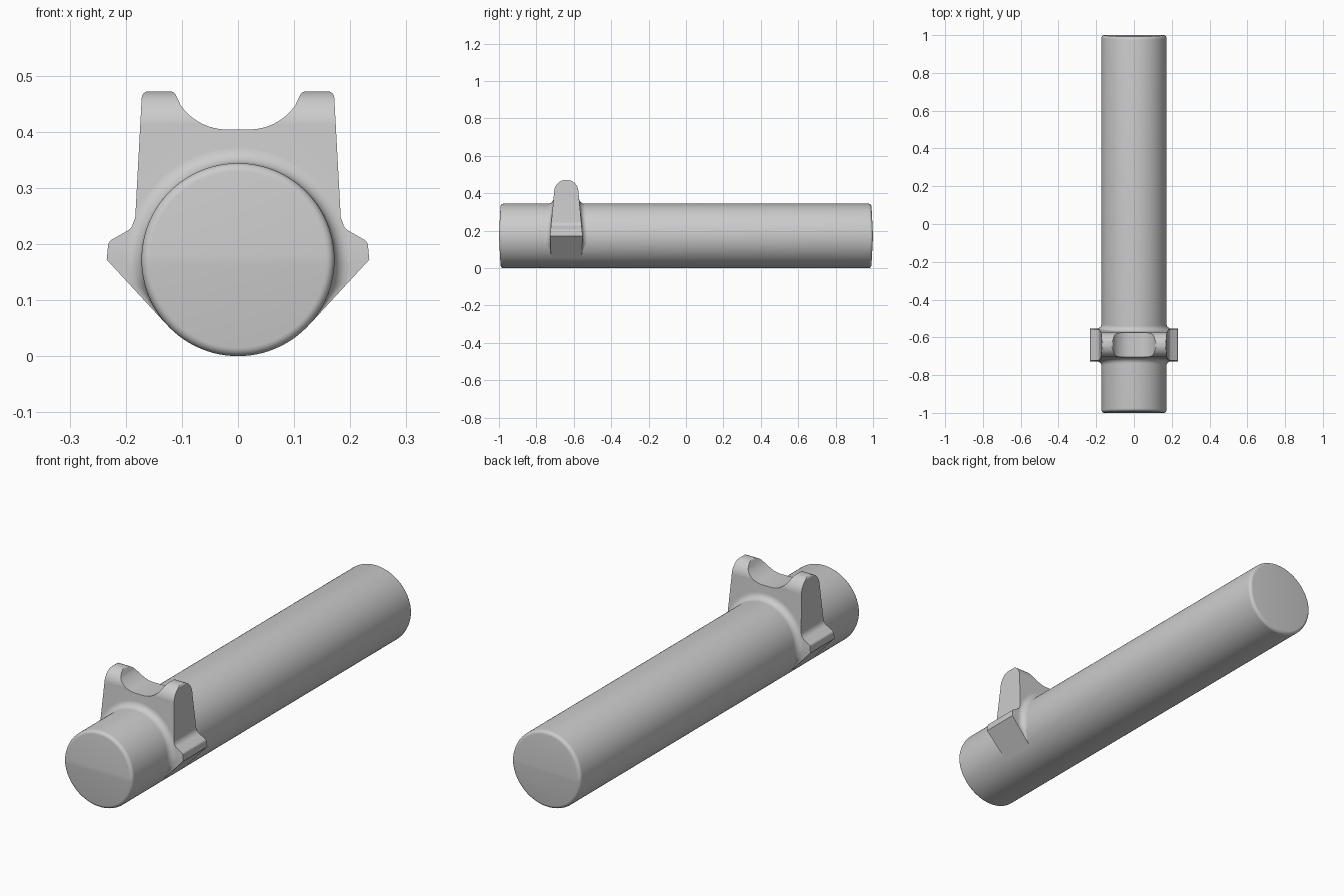
import bpy, bmesh
from math import sin, cos, radians, pi
from mathutils import Vector

if "Cube" in bpy.data.objects:
    bpy.data.objects.remove(bpy.data.objects["Cube"])

R, ZC, YC = 0.172, 0.172, -0.64      # bar radius, bar axis height, bracket position
TAN = radians(42.7)                  # where the wedge undersides touch the bar


def make(name, verts, faces, angle=30):
    me = bpy.data.meshes.new(name)
    me.from_pydata(verts, [], faces)
    bm = bmesh.new()
    bm.from_mesh(me)
    bmesh.ops.recalc_face_normals(bm, faces=bm.faces)
    bm.to_mesh(me)
    bm.free()
    ob = bpy.data.objects.new(name, me)
    bpy.context.collection.objects.link(ob)
    smooth(ob, angle)
    return ob


def smooth(ob, angle=30):
    bpy.ops.object.select_all(action='DESELECT')
    ob.select_set(True)
    bpy.context.view_layer.objects.active = ob
    bpy.ops.object.shade_smooth_by_angle(angle=radians(angle))


def round_corners(points, n=6):
    """Points are (x, z, radius); returns a list of 2D points with filleted corners."""
    out = []
    for i, (x, z, r) in enumerate(points):
        p = Vector((x, z))
        if r == 0:
            out.append((x, z))
            continue
        a = (Vector(points[i - 1][:2]) - p).normalized()
        b = (Vector(points[i + 1][:2]) - p).normalized()
        half = a.angle(b) / 2
        d = r * cos(half) / sin(half)
        c = p + (a + b).normalized() * (r / sin(half))
        u, v = p + a * d - c, p + b * d - c
        for k in range(n + 1):
            q = c + u.lerp(v, k / n).normalized() * r
            out.append((q.x, q.y))
    return out


def prism(name, pts, place, lo, hi):
    n = len(pts)
    verts = [place(p, lo) for p in pts] + [place(p, hi) for p in pts]
    faces = [tuple(range(n)), tuple(range(n, 2 * n))]
    faces += [(i, (i + 1) % n, n + (i + 1) % n, n + i) for i in range(n)]
    return make(name, verts, faces)


# Round bar, rounded rims, ends sloping back from a centre ridge
SEG, rim = 96, 0.015
ring = [(R - rim + rim * sin(a), 1 - rim + rim * cos(a))
        for a in [radians(d) for d in range(0, 91, 15)]]
rings = [(r, -y) for r, y in ring] + [(r, y) for r, y in reversed(ring)]
verts, faces = [], []
for r, y in rings:
    s = 1 if y > 0 else -1
    for k in range(SEG):
        a = 2 * pi * k / SEG
        dz = r * sin(a)
        verts.append((r * cos(a), y - s * abs(dz) * 0.052, ZC + dz))
for j in range(len(rings) - 1):
    for k in range(SEG):
        k2 = (k + 1) % SEG
        faces.append((j * SEG + k, j * SEG + k2, (j + 1) * SEG + k2, (j + 1) * SEG + k))
for base in (0, (len(rings) - 1) * SEG):
    faces.append(tuple(base + k for k in range(SEG // 2 + 1)))
    faces.append(tuple(base + k % SEG for k in range(SEG // 2, SEG + 1)))
make("bar", verts, faces, 25).data.validate()

# Bracket front outline: wedge flange, upright side, horn and saddle notch
half = [(R * cos(TAN), ZC - R * sin(TAN), 0), (0.234, ZC, 0), (0.231, 0.204, 0.012),
        (0.184, 0.231, 0.03), (0.171, 0.472, 0.012), (0.114, 0.472, 0.012)]
half += [(0.02 + 0.1 * cos(a), 0.504 + 0.1 * sin(a), 0)
         for a in [radians(d) for d in range(-35, -91, -5)]]
right = round_corners(half)
inner = [(0.164 * cos(a), ZC + 0.164 * sin(a)) for a in
         [pi + TAN - (pi + 2 * TAN) * k / 40 for k in range(41)]]
outline = right + [(-x, z) for x, z in reversed(right)] + inner
bracket = prism("bracket", outline, lambda p, t: (p[0], YC + t, p[1]), -0.12, 0.12)

# Bracket side outline: tapered plate with a half-round top
side = [(0.08, 0.03), (0.087, ZC)]
side += [(0.065 * cos(a), 0.407 + 0.065 * sin(a)) for a in
         [pi * k / 32 for k in range(33)]]
side += [(-0.087, ZC), (-0.08, 0.03)]
cutter = prism("bracket_side_cutter", side, lambda p, t: (t, YC + p[0], p[1]), -0.3, 0.3)
cutter.hide_render = True
mod = bracket.modifiers.new("side_shape", 'BOOLEAN')
mod.operation, mod.solver, mod.object = 'INTERSECT', 'EXACT', cutter
bpy.context.view_layer.objects.active = bracket
bpy.ops.object.modifier_apply(modifier=mod.name)
bpy.data.objects.remove(cutter)
smooth(bracket)


# Concave fillets where the bracket faces meet the bar
def fillet(name, s, n=72, m=8):
    verts, faces = [], []
    for i in range(n + 1):
        t = -TAN + (pi + 2 * TAN) * i / n
        below = max(-t, t - pi)
        h = 0.026
        if below > 0:
            h = min(h, R / cos(TAN - below) - R)
        for j in range(m + 1):
            a = pi / 2 * j / m
            r = R + h * (1 - sin(a))
            z = ZC + r * sin(t)
            w = 0.087 - (0.0936 if z > ZC else -0.05) * (z - ZC)
            verts.append((r * cos(t), YC + s * (w + h * (1 - cos(a))), z))
    for i in range(n):
        for j in range(m):
            q = i * (m + 1) + j
            f = (q, q + 1, q + m + 2, q + m + 1)
            faces.append(f)
    return make(name, verts, faces, 60)


for name, s in (("front_fillet", -1), ("back_fillet", 1)):
    ob = fillet(name, s)
    # keep the open strip facing outward
    ob.data.update()
    f = ob.data.polygons[len(ob.data.polygons) // 2]
    if f.normal.z < 0:
        ob.data.flip_normals()
